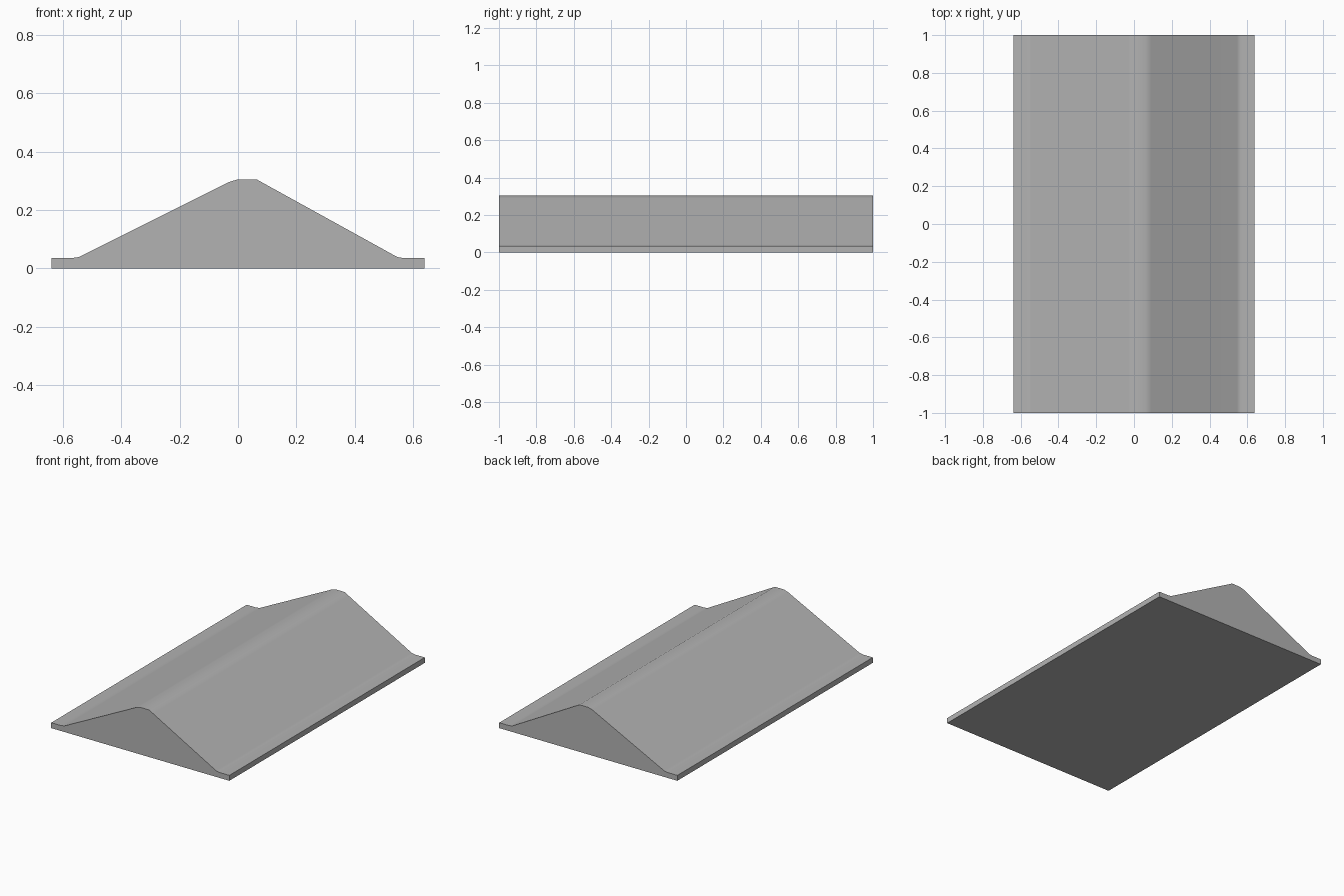
import bpy
import bmesh
from mathutils import Vector

cube = bpy.data.objects.get("Cube")
if cube:
    bpy.data.objects.remove(cube, do_unlink=True)

# Plain grey material
grey = bpy.data.materials.new("grey")
grey.use_nodes = True
colour = (0.45, 0.45, 0.45, 1.0)
grey.diffuse_color = colour
grey.node_tree.nodes["Principled BSDF"].inputs["Base Color"].default_value = colour

# Cross-section: flat base, thin side flanges, slopes and a softened crest
half_width, half_length = 0.638, 1.0
profile = [
    (-half_width, 0.0), (half_width, 0.0),
    (half_width, 0.035), (0.567, 0.035), (0.545, 0.039),
    (0.092, 0.289), (0.063, 0.305), (0.0, 0.305), (-0.03, 0.296),
    (-0.545, 0.039), (-0.57, 0.035), (-half_width, 0.035),
]

# Extrude the cross-section from front to back
bm = bmesh.new()
front = bm.faces.new([bm.verts.new((x, -half_length, z)) for x, z in profile])
result = bmesh.ops.extrude_face_region(bm, geom=[front], use_keep_orig=True)
verts = [g for g in result["geom"] if isinstance(g, bmesh.types.BMVert)]
bmesh.ops.translate(bm, verts=verts, vec=Vector((0, 2 * half_length, 0)))
bmesh.ops.recalc_face_normals(bm, faces=bm.faces)

mesh = bpy.data.meshes.new("ridge")
bm.to_mesh(mesh)
bm.free()
mesh.materials.append(grey)
ridge = bpy.data.objects.new("ridge", mesh)
bpy.context.collection.objects.link(ridge)

# Smooth the slope transitions, keep the outer edges sharp
bpy.ops.object.select_all(action="DESELECT")
ridge.select_set(True)
bpy.context.view_layer.objects.active = ridge
bpy.ops.object.shade_smooth_by_angle(angle=0.6)
weighted = ridge.modifiers.new("weighted_normals", "WEIGHTED_NORMAL")
weighted.keep_sharp = True
